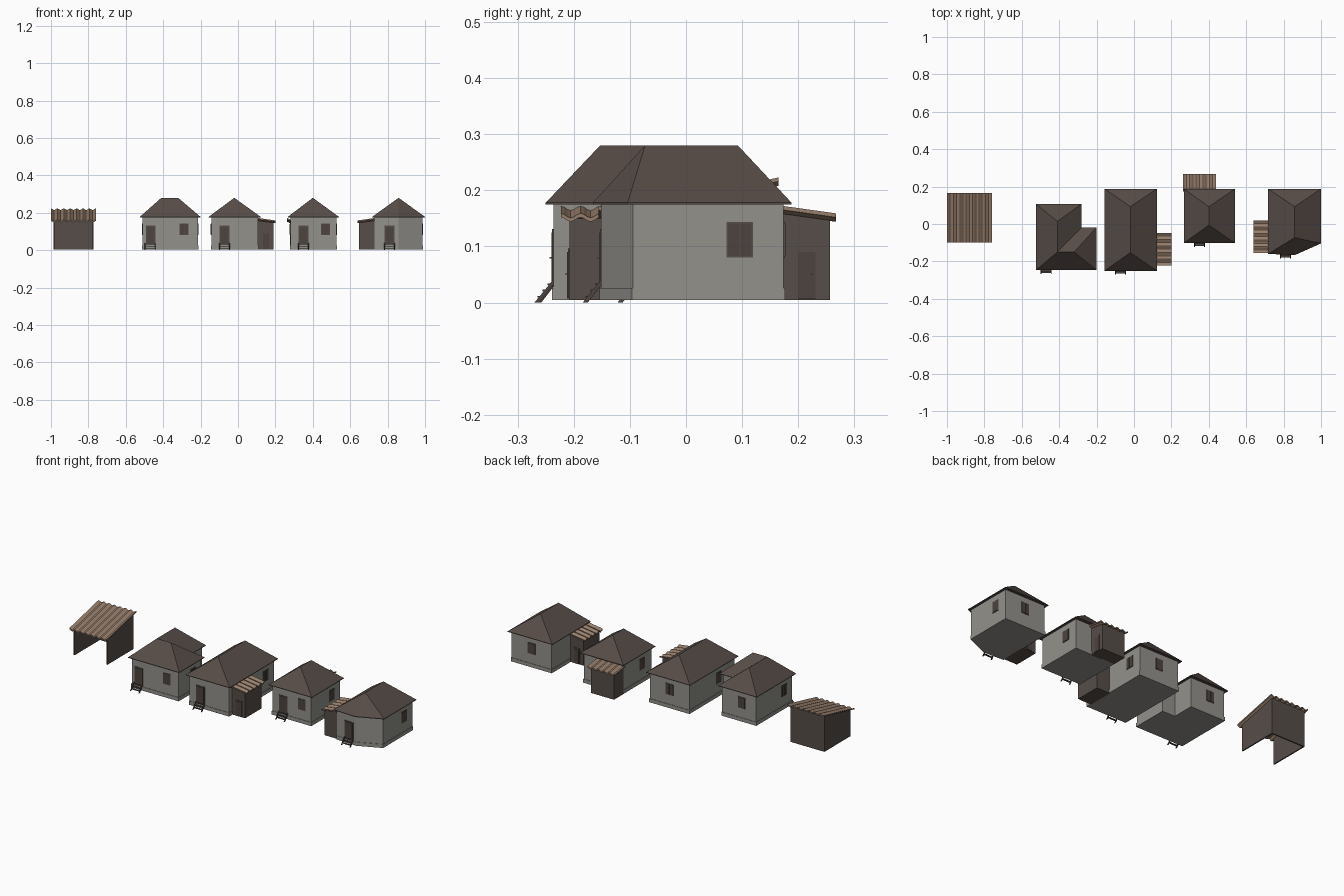
import bpy, bmesh, math
from mathutils import Matrix, Vector

if "Cube" in bpy.data.objects:
    bpy.data.objects.remove(bpy.data.objects["Cube"])


def material(name, c):
    m = bpy.data.materials.new(name)
    m.diffuse_color = (*c, 1)
    m.use_nodes = True
    m.node_tree.nodes["Principled BSDF"].inputs["Base Color"].default_value = m.diffuse_color
    return m


GREY = material("grey_plaster", (0.29, 0.285, 0.26))
ROOF = material("brown_roofing", (0.095, 0.073, 0.064))
WOOD = material("brown_boards", (0.095, 0.075, 0.065))
TRIM = material("dark_brown_trim", (0.075, 0.056, 0.05))
TAN = material("tan_corrugated", (0.31, 0.21, 0.15))
I = Matrix()


def place(x, y, deg=0):
    return Matrix.Translation((x, y, 0)) @ Matrix.Rotation(math.radians(deg), 4, 'Z')


def make(name, verts, faces, mat, M=I):
    bm = bmesh.new()
    vs = [bm.verts.new(M @ Vector(v)) for v in verts]
    for f in faces:
        bm.faces.new([vs[i] for i in f])
    bmesh.ops.recalc_face_normals(bm, faces=bm.faces)
    me = bpy.data.meshes.new(name)
    bm.to_mesh(me)
    bm.free()
    me.materials.append(mat)
    ob = bpy.data.objects.new(name, me)
    bpy.context.collection.objects.link(ob)
    return ob


def extrude(name, a, b, mat, M=I):
    """Solid between two matching rings of points."""
    n = len(a)
    faces = [tuple(range(n)), tuple(range(2 * n - 1, n - 1, -1))]
    faces += [(i, (i + 1) % n, n + (i + 1) % n, n + i) for i in range(n)]
    return make(name, list(a) + list(b), faces, mat, M)


def box(name, x0, x1, y0, y1, z0, z1, mat, M=I):
    ring = [(x0, y0), (x1, y0), (x1, y1), (x0, y1)]
    return extrude(name, [(*p, z0) for p in ring], [(*p, z1) for p in ring], mat, M)


def inset(poly, d):
    """Move every edge of a counter-clockwise outline inward by d."""
    out = []
    for i, p in enumerate(poly):
        p = Vector(p)
        e0 = (p - Vector(poly[i - 1])).normalized()
        e1 = (Vector(poly[(i + 1) % len(poly)]) - p).normalized()
        n0, n1 = Vector((-e0.y, e0.x)), Vector((-e1.y, e1.x))
        out.append(tuple(p + (n0 + n1) * d / (1 + n0.dot(n1))))
    return out


# Openings: local -y is the outside of the wall
def window(name, x, y, deg=0):
    M = place(x, y, deg)
    box(name + "_frame", -.0235, .0235, -.002, .002, .08, .144, WOOD, M)
    for s, side in ((-1, "left"), (1, "right")):
        a, b = sorted((s * .001, s * .021))
        box(name + "_shutter_" + side, a, b, -.0035, .001, .083, .141, TRIM, M)


def door(name, x, y, z0, z1, w, deg=0):
    M = place(x, y, deg)
    box(name + "_frame", -w / 2, w / 2, -.0025, .003, z0, z1, WOOD, M)
    box(name + "_leaf", -w / 2 + .005, w / 2 - .005, -.004, .002, z0, z1 - .006, TRIM, M)
    box(name + "_knob", w / 2 - .012, w / 2 - .009, -.007, -.003,
        (z0 + z1) / 2 - .002, (z0 + z1) / 2 + .001, TAN, M)


def stairs(name, x, y):
    M = place(x, y)
    side = [(-.034, 0), (-.025, 0), (0, .032), (0, .038), (-.003, .038)]
    for i, sx in enumerate((-.029, .025)):
        extrude(f"{name}_stringer_{i}", [(sx, *p) for p in side],
                [(sx + .004, *p) for p in side], TRIM, M)
    for i in range(3):
        yy, z = -.024 + i * .009, .009 + i * .011
        box(f"{name}_tread_{i}", -.027, .027, yy - .005, yy + .006, z, z + .003, TRIM, M)


# Corrugated roof: local +x runs down the slope, ribs repeat along y
def wave_roof(name, depth, width, z_in, z_out, waves, M):
    n = waves * 6
    top = []
    for i in range(n + 1):
        top.append((-width / 2 + width * i / n, .004 * math.cos(2 * math.pi * i / 6)))
    ring = top + [(y, z - .007) for y, z in reversed(top)]
    verts = [(0, y, z_in + z) for y, z in ring] + [(depth, y, z_out + z) for y, z in ring]
    k = len(ring)
    faces = [(i, (i + 1) % k, k + (i + 1) % k, k + i) for i in range(k)]
    for o in (0, k):
        faces += [(o + i, o + i + 1, o + k - 2 - i, o + k - 1 - i) for i in range(n)]
    make(name, verts, faces, TAN, M)


# Lean-to: local +x points away from the house, door on local -y
def annex(name, x, y, deg):
    M = place(x, y, deg)
    prof = [(-.003, .005), (.083, .005), (.083, .15), (-.003, .163)]
    extrude(name + "_walls", [(px, -.073, z) for px, z in prof],
            [(px, .073, z) for px, z in prof], WOOD, M)
    wave_roof(name + "_roof", .093, .176, .168, .155, 5, M)
    door(name + "_door", *(M @ Vector((.041, -.073, 0))).xy, .007, .096, .041, deg)


def house(name, outline, ridge, faces):
    n = len(outline)
    body = inset(outline, .014)
    base = inset(outline, .0115)
    extrude(name + "_walls", [(*p, .006) for p in body], [(*p, .176) for p in body], GREY)
    extrude(name + "_plinth", [(*p, .005) for p in base], [(*p, .026) for p in base], GREY)
    # hipped roof with a thin eave edge
    verts = [(*p, .178) for p in outline] + [(*p, .28) for p in ridge]
    low = len(verts)
    verts += [(*p, .175) for p in outline]
    fs = list(faces) + [tuple(low + i for i in range(n))]
    fs += [(i, (i + 1) % n, low + (i + 1) % n, low + i) for i in range(n)]
    make(name + "_roof", verts, fs, ROOF)


def rect(x0, x1, y0, y1):
    return [(x0, y0), (x1, y0), (x1, y1), (x0, y1)]


HIP = [(0, 1, 4), (1, 2, 5, 4), (2, 3, 5), (3, 0, 4, 5)]

# House 1: L-shaped
house("corner_house",
      [(-.525, -.247), (-.2, -.247), (-.2, -.018), (-.28, -.018), (-.28, .108), (-.525, .108)],
      [(-.41, -.15), (-.32, -.15), (-.41, .014)],
      [(0, 1, 7, 6), (1, 2, 7), (2, 3, 6, 7), (3, 4, 8, 6), (4, 5, 8), (5, 0, 6, 8)])
door("corner_house_door", -.467, -.233, .03, .131, .052)
stairs("corner_house_stairs", -.47, -.233)
window("corner_house_front_window", -.288, -.233)
window("corner_house_right_window", -.214, -.10, 90)
window("corner_house_back_window", -.42, .094, 180)
window("corner_house_left_window", -.511, -.16, -90)

# House 2: long, annex on the right
house("long_house", rect(-.157, .122, -.25, .188), [(-.02, -.153), (-.02, .0925)], HIP)
door("long_house_door", -.072, -.236, .03, .131, .055)
stairs("long_house_stairs", -.072, -.236)
window("long_house_right_window", .108, .096, 90)
window("long_house_back_window", -.018, .174, 180)
window("long_house_left_window", -.143, -.09, -90)
annex("long_house_annex", .108, -.135, 0)

# House 3: small, annex at the back
house("small_house", rect(.266, .54, -.102, .188), [(.40, -.006), (.40, .0925)], HIP)
door("small_house_door", .35, -.088, .03, .131, .052)
stairs("small_house_stairs", .35, -.088)
window("small_house_front_window", .468, -.088)
window("small_house_right_window", .526, .096, 90)
window("small_house_left_window", .28, .0, -90)
annex("small_house_annex", .35, .174, 90)

# House 4: angled front, annex on the left
house("angled_house",
      [(.717, -.16), (.86, -.166), (1.0, -.104), (1.0, .188), (.717, .188)],
      [(.8585, -.073), (.8585, .0925)],
      [(0, 1, 5), (1, 2, 5), (2, 3, 6, 5), (3, 4, 6), (4, 0, 5, 6)])
door("angled_house_door", .81, -.1505, .03, .131, .055)
stairs("angled_house_stairs", .81, -.15)
window("angled_house_right_window", .986, .096, 90)
window("angled_house_back_window", .858, .174, 180)
annex("angled_house_annex", .731, -.068, 180)

# Open shed: back wall and two side walls, roof falling to the front
box("shed_back_wall", -.987, -.773, .148, .155, .005, .208, WOOD)
for nm, x in (("left", -.987), ("right", -.78)):
    side = [(-.08, .005), (.15, .005), (.15, .208), (-.08, .156)]
    extrude(f"shed_{nm}_wall", [(x, *p) for p in side],
            [(x + .007, *p) for p in side], WOOD)
wave_roof("shed_roof", .265, .24, .219, .159, 7, place(-.88, .165, -90))
